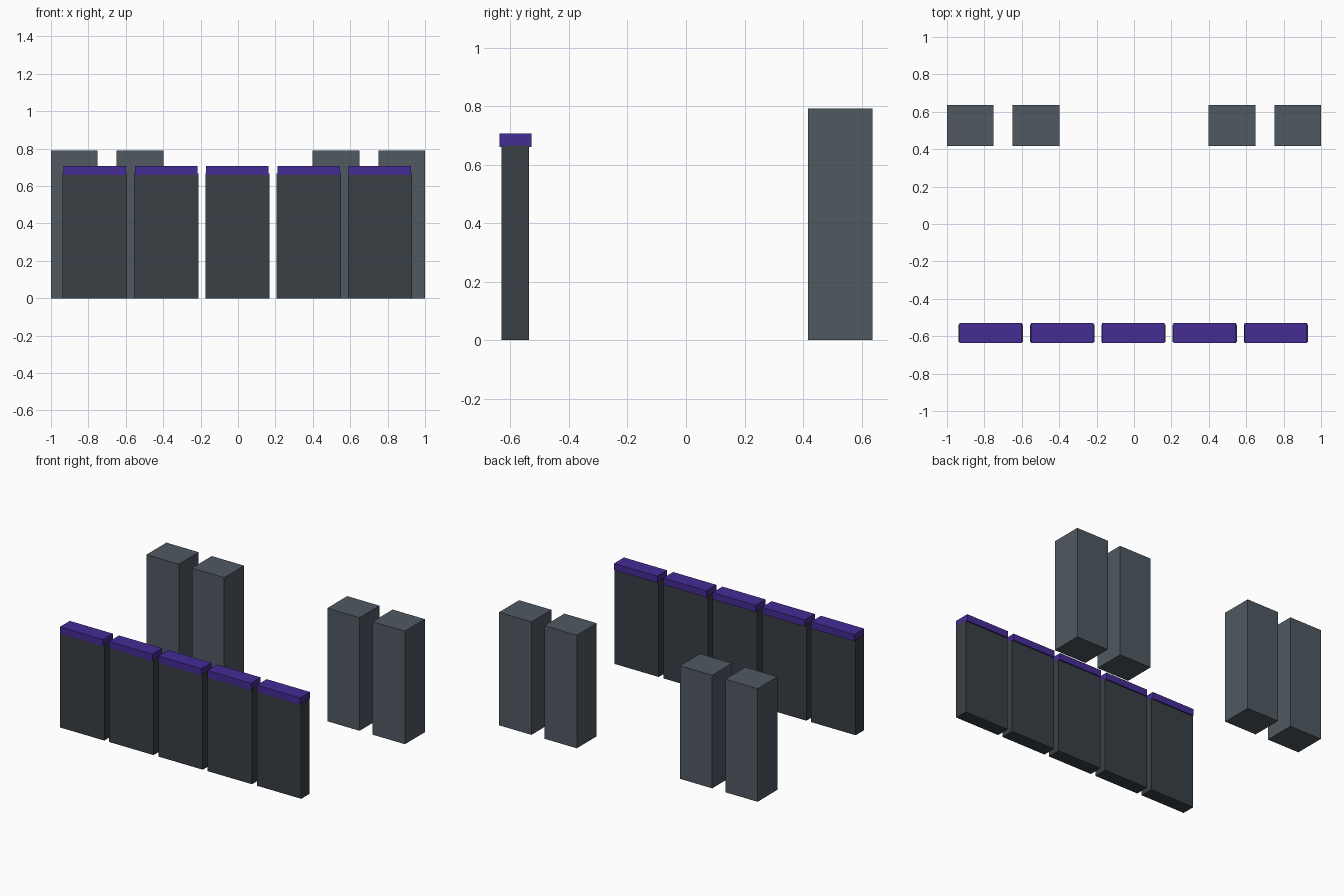
import bpy

if "Cube" in bpy.data.objects:
    bpy.data.objects.remove(bpy.data.objects["Cube"])


def material(name, rgb):
    m = bpy.data.materials.new(name)
    m.diffuse_color = (*rgb, 1)
    m.use_nodes = True
    m.node_tree.nodes["Principled BSDF"].inputs["Base Color"].default_value = m.diffuse_color
    return m


def box(name, x, y, z, mat):
    # x, y, z are (min, max) ranges
    bpy.ops.mesh.primitive_cube_add(size=1, location=[(a + b) / 2 for a, b in (x, y, z)])
    ob = bpy.context.object
    ob.name = name
    ob.scale = [b - a for a, b in (x, y, z)]
    bpy.ops.object.transform_apply(location=False, rotation=False, scale=True)
    ob.data.materials.append(mat)
    return ob


cabinet_mat = material("cabinet_grey", (0.08, 0.10, 0.12))
panel_mat = material("panel_dark_grey", (0.04, 0.05, 0.06))
cap_mat = material("cap_purple", (0.06, 0.025, 0.30))

# Tall cabinets at the back, two on each side
for side in (-1, 1):
    for label, centre in (("outer", 0.875), ("inner", 0.524)):
        c = side * centre
        box(f"{label}_cabinet", (c - 0.125, c + 0.125), (0.417, 0.637), (0, 0.791), cabinet_mat)

# Front row of counter panels, each with a coloured cap
for i in range(-2, 3):
    c = -0.003 + i * 0.381
    box("counter_panel", (c - 0.172, c + 0.172), (-0.631, -0.537), (0, 0.666), panel_mat)
    box("counter_cap", (c - 0.167, c + 0.167), (-0.637, -0.528), (0.66, 0.707), cap_mat)
